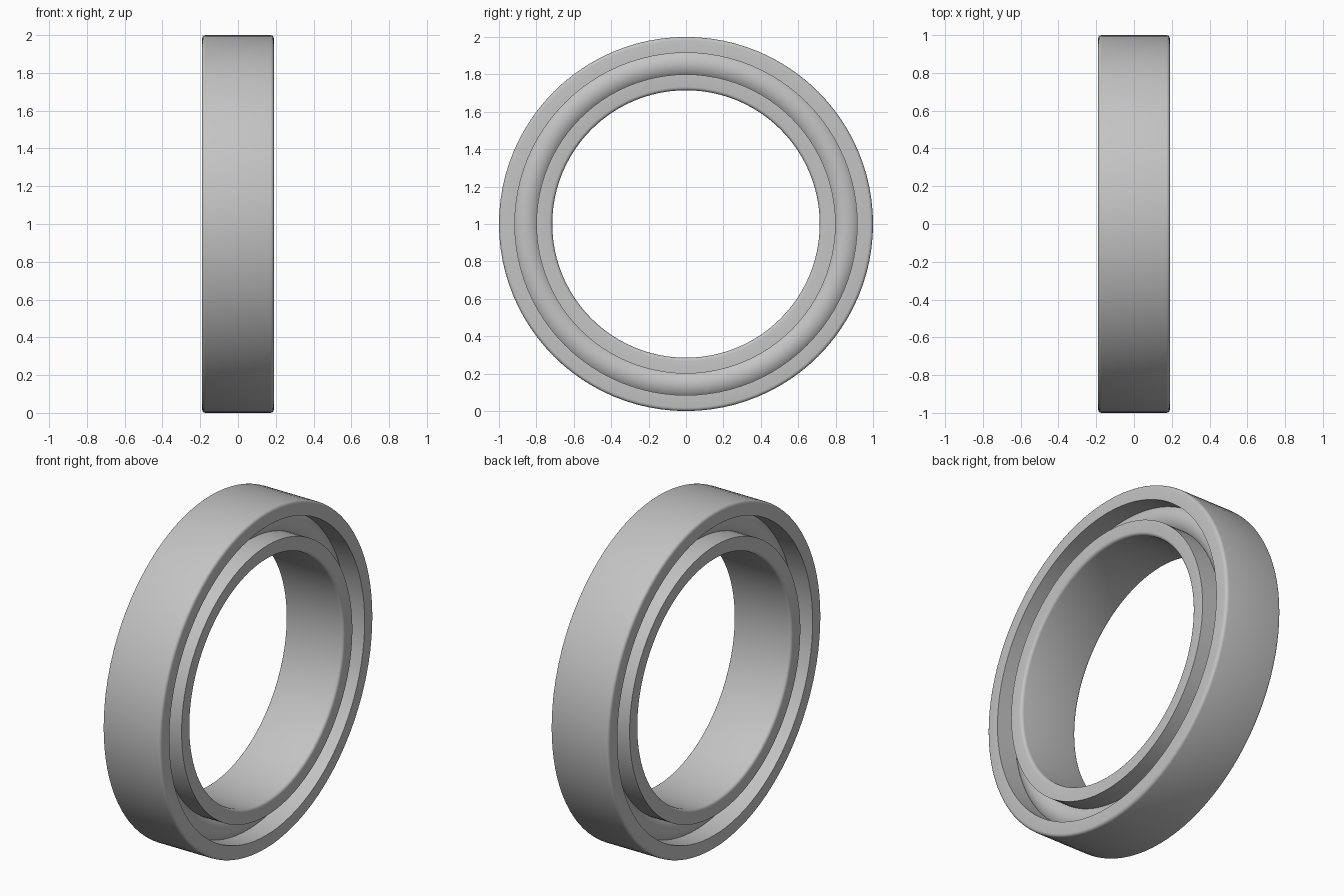
import bpy, bmesh, math
from mathutils import Matrix, Vector

cube = bpy.data.objects.get("Cube")
if cube:
    bpy.data.objects.remove(cube)

SEGMENTS = 96
HALF_WIDTH = 0.19
ROUND = 0.018

steel = bpy.data.materials.new("grey_steel")
steel.use_nodes = True
colour = (0.55, 0.55, 0.55, 1)
steel.diffuse_color = colour
steel.node_tree.nodes["Principled BSDF"].inputs["Base Color"].default_value = colour


def lathe(name, profile):
    """Revolve a closed (x, radius) profile about the x axis."""
    bm = bmesh.new()
    loops = []
    for i in range(SEGMENTS):
        turn = Matrix.Rotation(math.tau * i / SEGMENTS, 3, 'X')
        loops.append([bm.verts.new(turn @ Vector((x, 0, r))) for x, r in profile])
    n = len(profile)
    for i, loop in enumerate(loops):
        after = loops[(i + 1) % SEGMENTS]
        for j in range(n):
            k = (j + 1) % n
            bm.faces.new((loop[j], loop[k], after[k], after[j]))
    bmesh.ops.recalc_face_normals(bm, faces=bm.faces)
    mesh = bpy.data.meshes.new(name)
    bm.to_mesh(mesh)
    bm.free()
    mesh.materials.append(steel)
    obj = bpy.data.objects.new(name, mesh)
    obj.location.z = 1
    bpy.context.collection.objects.link(obj)
    bpy.ops.object.select_all(action='DESELECT')
    obj.select_set(True)
    bpy.context.view_layer.objects.active = obj
    bpy.ops.object.shade_smooth_by_angle(angle=math.radians(35))
    return obj


def ring_profile(round_radius, plain_radius):
    """Rectangle whose corners at round_radius are rounded."""
    side = 1 if round_radius > plain_radius else -1
    corner = []
    for i in range(5):
        a = math.pi / 2 * i / 4
        corner.append((HALF_WIDTH - ROUND + ROUND * math.cos(a),
                       round_radius - side * ROUND * (1 - math.sin(a))))
    mirrored = [(-x, r) for x, r in reversed(corner)]
    return ([(HALF_WIDTH, plain_radius)] + corner + mirrored
            + [(-HALF_WIDTH, plain_radius)])


# Outer and inner races, rounded on their exposed cylinders
lathe("outer_race", ring_profile(1.0, 0.915))
lathe("inner_race", ring_profile(0.715, 0.80))

# Round rolling core seated between the races
core = [(0.09 * math.cos(math.tau * i / 32), 0.8575 + 0.09 * math.sin(math.tau * i / 32))
        for i in range(32)]
lathe("rolling_core", core)
